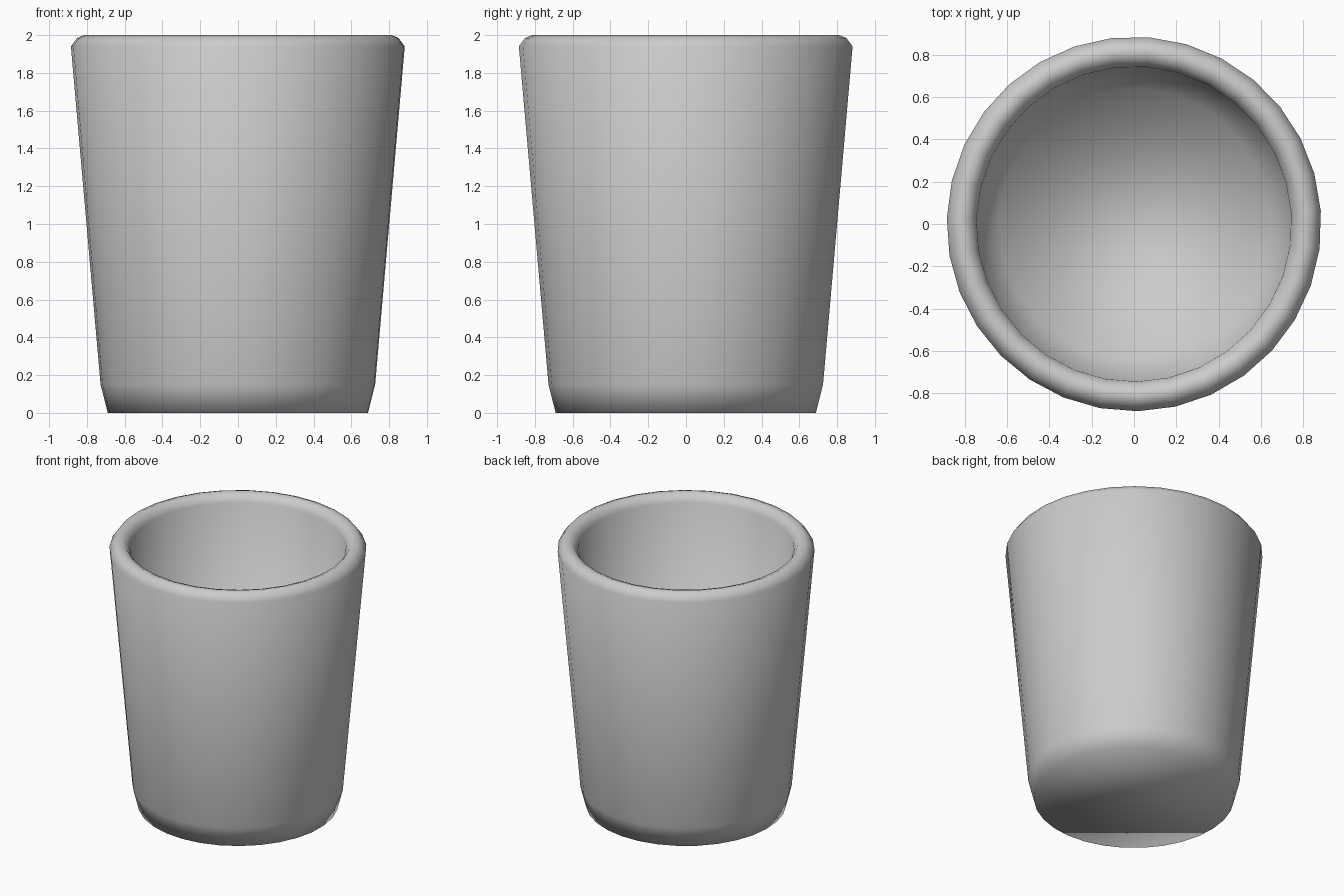
import bpy, bmesh, math

if "Cube" in bpy.data.objects:
    bpy.data.objects.remove(bpy.data.objects["Cube"])

SIDES = 31
PHASE = math.radians(4.0)

# (radius, height) from outer base, up over the rounded rim, down to the inner floor
PROFILE = [(0.69, 0.0), (0.728, 0.15), (0.885, 1.94), (0.852, 1.985), (0.815, 2.0),
           (0.775, 1.985), (0.745, 1.94), (0.64, 0.18)]


def ring(bm, radius, z):
    step = 2 * math.pi / SIDES
    return [bm.verts.new((radius * math.cos(PHASE + i * step),
                          radius * math.sin(PHASE + i * step), z)) for i in range(SIDES)]


# Cup: turned wall with closed base and inner floor
bm = bmesh.new()
rings = [ring(bm, r, z) for r, z in PROFILE]
for a, b in zip(rings, rings[1:]):
    for i in range(SIDES):
        j = (i + 1) % SIDES
        bm.faces.new((a[i], a[j], b[j], b[i]))
bm.faces.new(list(reversed(rings[0])))
bm.faces.new(rings[-1])
for f in bm.faces:
    f.smooth = True

mesh = bpy.data.meshes.new("cup")
bm.to_mesh(mesh)
bm.free()
cup = bpy.data.objects.new("cup", mesh)
bpy.context.collection.objects.link(cup)
